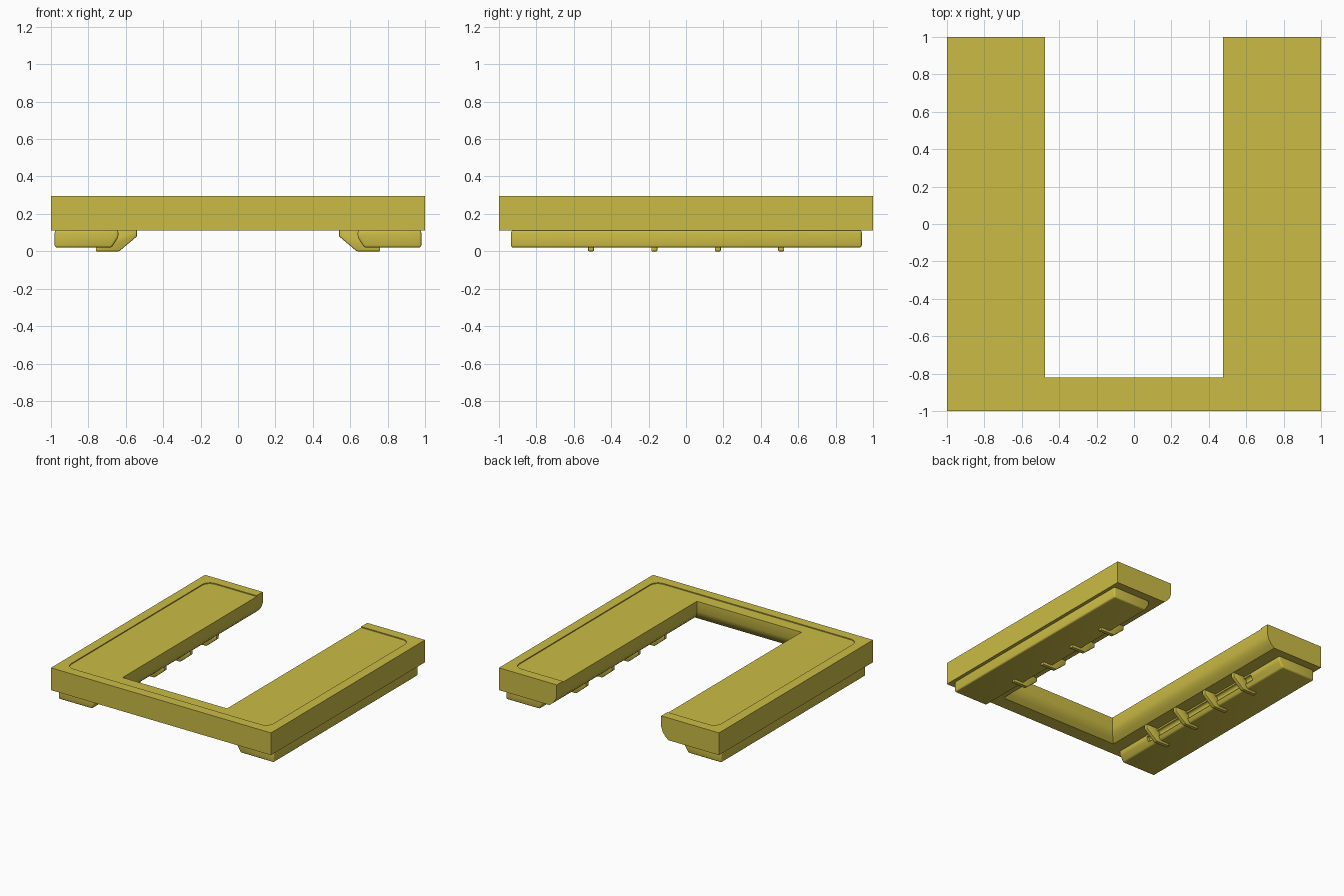
import bpy, bmesh, math
from mathutils import Vector

if "Cube" in bpy.data.objects:
    bpy.data.objects.remove(bpy.data.objects["Cube"])

yellow = bpy.data.materials.new("mustard yellow")
yellow.use_nodes = True
COLOUR = (0.6, 0.5, 0.06, 1)
yellow.diffuse_color = COLOUR
yellow.node_tree.nodes["Principled BSDF"].inputs["Base Color"].default_value = COLOUR


def loft(name, rings):
    """Join matching closed rings into a capped solid."""
    bm = bmesh.new()
    loops = [[bm.verts.new(p) for p in ring] for ring in rings]
    n = len(loops[0])
    for a, b in zip(loops, loops[1:]):
        for i in range(n):
            j = (i + 1) % n
            bm.faces.new((a[i], a[j], b[j], b[i]))
    bm.faces.new(loops[0][::-1])
    bm.faces.new(loops[-1])
    bmesh.ops.recalc_face_normals(bm, faces=bm.faces)
    mesh = bpy.data.meshes.new(name)
    bm.to_mesh(mesh)
    bm.free()
    obj = bpy.data.objects.new(name, mesh)
    bpy.context.collection.objects.link(obj)
    mesh.materials.append(yellow)
    return obj


def bar(name, profile, y0, y1):
    """Extrude an (x, z) profile along y."""
    return loft(name, [[(x, y, z) for x, z in profile] for y in (y0, y1)])


def apply(obj, kind, **settings):
    mod = obj.modifiers.new(kind, kind)
    for key, value in settings.items():
        setattr(mod, key, value)
    bpy.ops.object.select_all(action='DESELECT')
    bpy.context.view_layer.objects.active = obj
    obj.select_set(True)
    bpy.ops.object.modifier_apply(modifier=mod.name)


def cut(obj, cutter):
    cutter.hide_render = True
    apply(obj, 'BOOLEAN', operation='DIFFERENCE', solver='EXACT', object=cutter)
    bpy.data.objects.remove(cutter)


def smooth(obj):
    bpy.ops.object.select_all(action='DESELECT')
    bpy.context.view_layer.objects.active = obj
    obj.select_set(True)
    bpy.ops.object.shade_smooth_by_angle(angle=math.radians(35))


# U-shaped frame, its inner lower edge rounded away
def u_ring(undercut, z):
    ix, iy = 0.475 + undercut, -0.82 - undercut
    half = [(1, -1), (1, 1), (ix, 1), (ix, iy)]
    return [(x, y, z) for x, y in half + [(-x, y) for x, y in half[::-1]]]


frame = loft("frame", [u_ring(u, z) for u, z in
                       [(0.065, 0.112), (0.035, 0.138), (0.012, 0.168), (0, 0.205), (0, 0.295)]])

# Shallow rounded recess in the top
corners = []
for k, (sx, sy) in enumerate([(1, 1), (-1, 1), (-1, -1), (1, -1)]):
    for s in range(9):
        a = math.radians(90 * k + 90 * s / 8)
        corners.append((sx * 0.85 + 0.07 * math.cos(a), sy * 0.85 + 0.07 * math.sin(a)))
cut(frame, loft("recess_cutter", [[(x, y, z) for x, y in corners] for z in (0.287, 0.4)]))
smooth(frame)

# Runners under both legs, with a long round groove on the inner side
runner = bar("runners", [(0.64, 0.112), (0.64, 0.075), (0.675, 0.02),
                         (0.98, 0.02), (0.98, 0.112)], -0.935, 0.94)
apply(runner, 'BEVEL', width=0.012, segments=3, limit_method='ANGLE')
groove = [(0.645 + 0.022 * math.cos(t * math.tau / 16), 0.07 + 0.022 * math.sin(t * math.tau / 16))
          for t in range(16)]
cut(runner, bar("groove_cutter", groove, -0.61, 0.61))
apply(runner, 'MIRROR', use_axis=(True, False, False))
smooth(runner)

# Hooked ribs crossing the runners
rib_profile = [(0.54, 0.113), (0.54, 0.08), (0.635, 0), (0.76, 0), (0.76, 0.03),
               (0.68, 0.06), (0.68, 0.113)]
for i in range(4):
    y = -0.508 + i * 0.339
    rib = bar(f"ribs_{i + 1}", rib_profile, y - 0.016, y + 0.016)
    apply(rib, 'BEVEL', width=0.005, segments=2, limit_method='ANGLE')
    apply(rib, 'MIRROR', use_axis=(True, False, False))
    smooth(rib)
